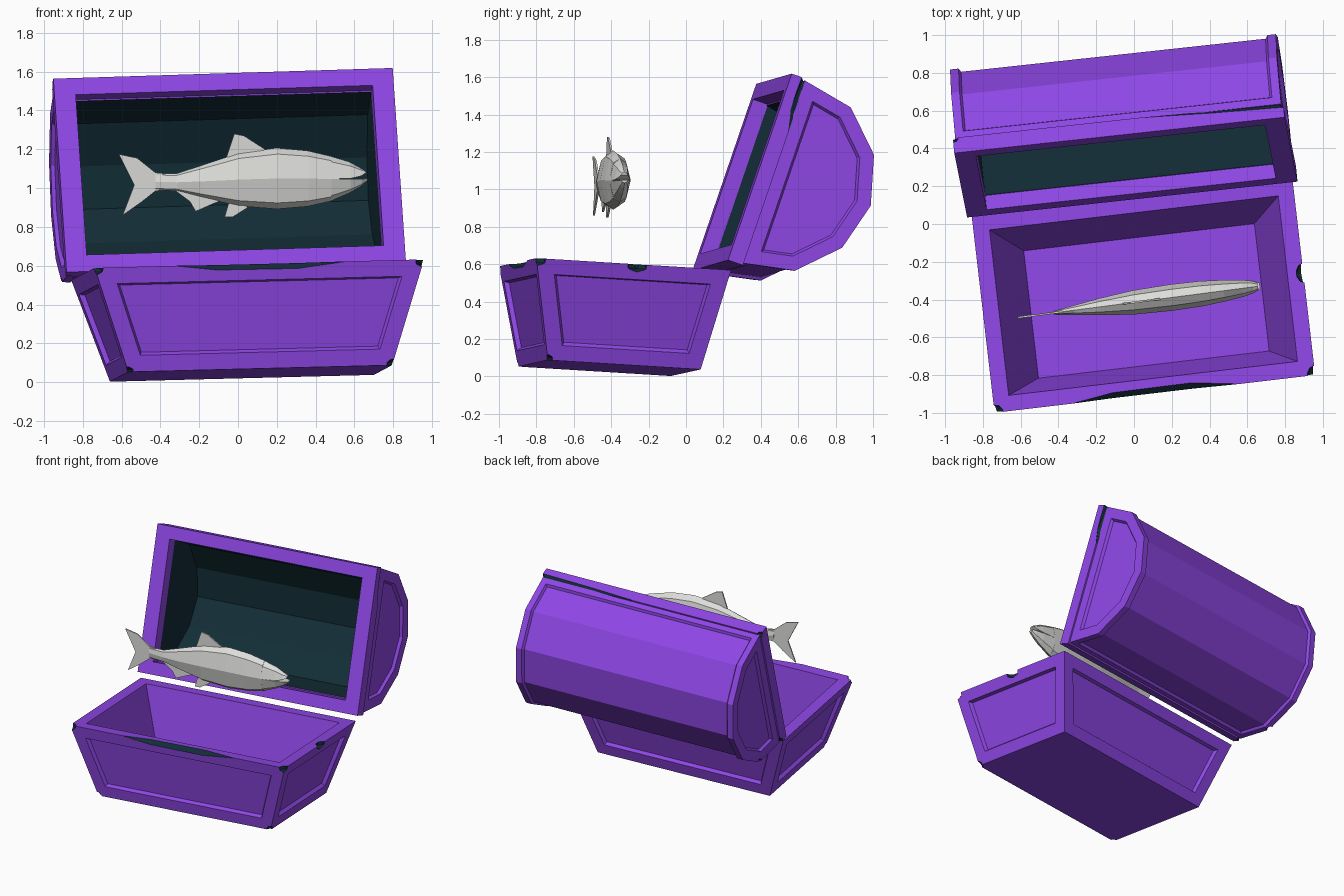
import bpy, bmesh
from mathutils import Vector, Matrix

if "Cube" in bpy.data.objects:
    bpy.data.objects.remove(bpy.data.objects["Cube"])


def material(name, rgb):
    m = bpy.data.materials.new(name)
    m.diffuse_color = (*rgb, 1)
    m.use_nodes = True
    m.node_tree.nodes["Principled BSDF"].inputs["Base Color"].default_value = m.diffuse_color
    return m


PURPLE = material("purple wood", (0.27, 0.062, 0.78))
TEAL = material("dark teal", (0.006, 0.026, 0.037))
SILVER = material("pale grey", (0.72, 0.72, 0.70))


def frame(origin, x_dir, y_dir):
    """Matrix of a tilted local frame."""
    x = Vector(x_dir).normalized()
    y = Vector(y_dir)
    y = (y - x * y.dot(x)).normalized()
    m = Matrix((x, y, x.cross(y))).transposed().to_4x4()
    m.translation = origin
    return m


def loft(rings, closed=False):
    """Skin a list of equal rings; cap the ends unless closed into a loop."""
    bm = bmesh.new()
    vs = [[bm.verts.new(p) for p in r] for r in rings]
    n = len(rings[0])
    for a, b in zip(vs, vs[1:] + (vs[:1] if closed else [])):
        for i in range(n):
            j = (i + 1) % n
            bm.faces.new((a[i], a[j], b[j], b[i]))
    if not closed:
        bm.faces.new(vs[0])
        bm.faces.new(vs[-1])
    bmesh.ops.recalc_face_normals(bm, faces=bm.faces)
    bm.faces.ensure_lookup_table()
    return bm


def finish(name, bm, matrix, mats, index=0):
    for f in bm.faces:
        f.material_index = index
    me = bpy.data.meshes.new(name)
    bm.to_mesh(me)
    bm.free()
    ob = bpy.data.objects.new(name, me)
    for m in mats:
        me.materials.append(m)
    ob.matrix_world = matrix
    bpy.context.collection.objects.link(ob)
    return ob


def cut(target, bm):
    """Cut a shape out of target; the exposed faces become teal."""
    cutter = finish("cutter", bm, target.matrix_world, (PURPLE, TEAL), 1)
    cutter.hide_render = True
    bpy.context.view_layer.update()
    mod = target.modifiers.new("cut", 'BOOLEAN')
    mod.operation = 'DIFFERENCE'
    mod.solver = 'EXACT'
    mod.material_mode = 'INDEX'
    mod.object = cutter
    bpy.context.view_layer.objects.active = target
    bpy.ops.object.modifier_apply(modifier=mod.name)
    bpy.data.objects.remove(cutter)


def chip(target, loc, size):
    bm = bmesh.new()
    bmesh.ops.create_icosphere(bm, subdivisions=1, radius=1)
    for v in bm.verts:
        v.co = Vector(loc) + Vector(a * b for a, b in zip(v.co, size))
    cut(target, bm)


def long_chip(target, stations, y, z):
    """Splintered edge along x: stations are (x, size)."""
    cut(target, loft([[(x, y - s, z), (x, y, z - s), (x, y + s, z), (x, y, z + s)]
                      for x, s in stations]))


def panel(bm, faces, margin, depth, region=False):
    """Sunken panel inside a raised border."""
    for t, d in ((margin, 0), (0.012, -depth)):
        if region:
            bmesh.ops.inset_region(bm, faces=faces, thickness=t, depth=d, use_even_offset=True)
        else:
            bmesh.ops.inset_individual(bm, faces=faces, thickness=t, depth=d, use_even_offset=True)


def rect(w, d, z):
    return [(-w, -d, z), (w, -d, z), (w, d, z), (-w, d, z)]


# Chest base: flared tub with a panel on each side
base_m = frame((0.0675, -0.41, 0.045), (1.36, 0.16, 0.035), (-0.08, 0.82, -0.05))
bm = loft([rect(0.685, 0.412, 0), rect(0.855, 0.525, 0.535),
           rect(0.77, 0.442, 0.535), rect(0.615, 0.34, 0.05)])
panel(bm, bm.faces[0:4], 0.085, 0.025)
base = finish("chest_base", bm, base_m, (PURPLE, TEAL))
long_chip(base, [(-0.43, 0.002), (-0.22, 0.033), (0.2, 0.036), (0.44, 0.002)], -0.525, 0.535)
chip(base, (-0.855, -0.525, 0.535), (0.055, 0.05, 0.045))
chip(base, (0.855, -0.525, 0.535), (0.05, 0.06, 0.05))
chip(base, (0.855, 0.02, 0.535), (0.045, 0.06, 0.05))
chip(base, (-0.685, -0.412, 0), (0.03, 0.03, 0.03))
chip(base, (0.685, -0.412, 0), (0.035, 0.03, 0.035))

# Lid frame around the opening (local y is depth towards the dome)
lid_m = frame((-0.043, 0.30, 1.093), (1.75, 0.19, 0.055), (-0.092, 0.941, -0.328))


def upright(w, h, y):
    return [(-w, y, -h), (w, y, -h), (w, y, h), (-w, y, h)]


rim = finish("lid_rim", loft([upright(0.88, 0.528, 0), upright(0.88, 0.528, 0.085),
                              upright(0.77, 0.437, 0.085), upright(0.77, 0.437, 0)], closed=True),
             lid_m, (PURPLE, TEAL))
long_chip(rim, [(0.15, 0.002), (0.5, 0.018), (0.92, 0.03)], 0.085, 0.528)
chip(rim, (0.88, 0.085, 0.44), (0.02, 0.035, 0.22))
chip(rim, (-0.88, 0.085, -0.528), (0.05, 0.04, 0.06))
chip(rim, (-0.88, 0.085, 0.528), (0.035, 0.03, 0.03))

# Faceted dome, hollow, with sunken panels on the curve and both ends


def dome_ring(x, half):
    pts = half + [(-u, d) for u, d in reversed(half[:-1])]
    return [(x, d, u) for u, d in pts]


outer = [(0.517, 0.08), (0.462, 0.36), (0.263, 0.56), (0, 0.632)]
bm = loft([dome_ring(x, outer) for x in (-0.868, 0.868)])
curve, ends = bm.faces[0:6], bm.faces[7:9]
panel(bm, curve, 0.045, 0.018, region=True)
panel(bm, ends, 0.075, 0.02)
dome = finish("lid_dome", bm, lid_m, (PURPLE, TEAL))
inner = [(0.437, 0.04), (0.385, 0.31), (0.21, 0.48), (0, 0.55)]
cut(dome, loft([dome_ring(x, inner) for x in (-0.77, 0.77)]))
chip(dome, (-0.868, 0.36, -0.462), (0.03, 0.03, 0.03))

# Fish body: (x, top, bottom, half width) sections
fish_m = frame((0, -0.415, 0), (1, 0.13, 0), (-0.13, 1, 0))
SIDE = ((0, 1), (0.62, 0.8), (1, 0), (0.62, -0.8), (0, -1), (-0.62, -0.8), (-1, 0), (-0.62, 0.8))


def section(x, top, bottom, w, mid=None):
    mid = (top + bottom) / 2 if mid is None else mid
    return [(x, a * w, mid + b * ((top - mid) if b > 0 else (mid - bottom))) for a, b in SIDE]


bm = loft([section(*s) for s in (
    (-0.43, 1.075, 0.99, 0.01), (-0.32, 1.075, 0.985, 0.025), (-0.18, 1.12, 0.95, 0.045),
    (0, 1.18, 0.908, 0.064), (0.2, 1.207, 0.892, 0.07), (0.36, 1.193, 0.905, 0.067),
    (0.48, 1.165, 0.932, 0.057, 1.047))])
finish("fish_body", bm, fish_m, (SILVER,))

# Jaws, slightly open
for name, secs in (
        ("upper_jaw", ((0.48, 1.165, 1.047, 0.057), (0.58, 1.135, 1.05, 0.045),
                       (0.635, 1.105, 1.062, 0.032), (0.662, 1.09, 1.078, 0.018))),
        ("lower_jaw", ((0.48, 0.932, 1.047, 0.057), (0.58, 0.975, 1.046, 0.045),
                       (0.64, 1.01, 1.047, 0.032), (0.672, 1.035, 1.05, 0.018)))):
    bm = loft([[(x, a * w, flat + b * (edge - flat)) for a, b in
                ((1, 0), (0.62, 0.75), (0, 1), (-0.62, 0.75), (-1, 0))]
               for x, edge, flat, w in secs])
    finish(name, bm, fish_m, (SILVER,))

# Fins: thin outlines in the fish's plane
for name, pts in {
        "tail_fin": ((-0.38, 1.075), (-0.43, 1.08), (-0.525, 1.155), (-0.62, 1.175), (-0.54, 1.015),
                     (-0.60, 0.86), (-0.50, 0.93), (-0.43, 0.985), (-0.38, 0.99)),
        "dorsal_fin": ((-0.06, 1.16), (-0.02, 1.28), (0.03, 1.27), (0.14, 1.2), (0.1, 1.17)),
        "anal_fin": ((-0.33, 0.99), (-0.25, 0.93), (-0.22, 0.88), (-0.14, 0.915), (-0.08, 0.94)),
        "pelvic_fin": ((-0.05, 0.92), (-0.07, 0.85), (-0.03, 0.85), (0.05, 0.9), (0.03, 0.92))}.items():
    bm = loft([[(x, y, z) for x, z in pts] for y in (-0.005, 0.005)])
    finish(name, bm, fish_m, (SILVER,))
